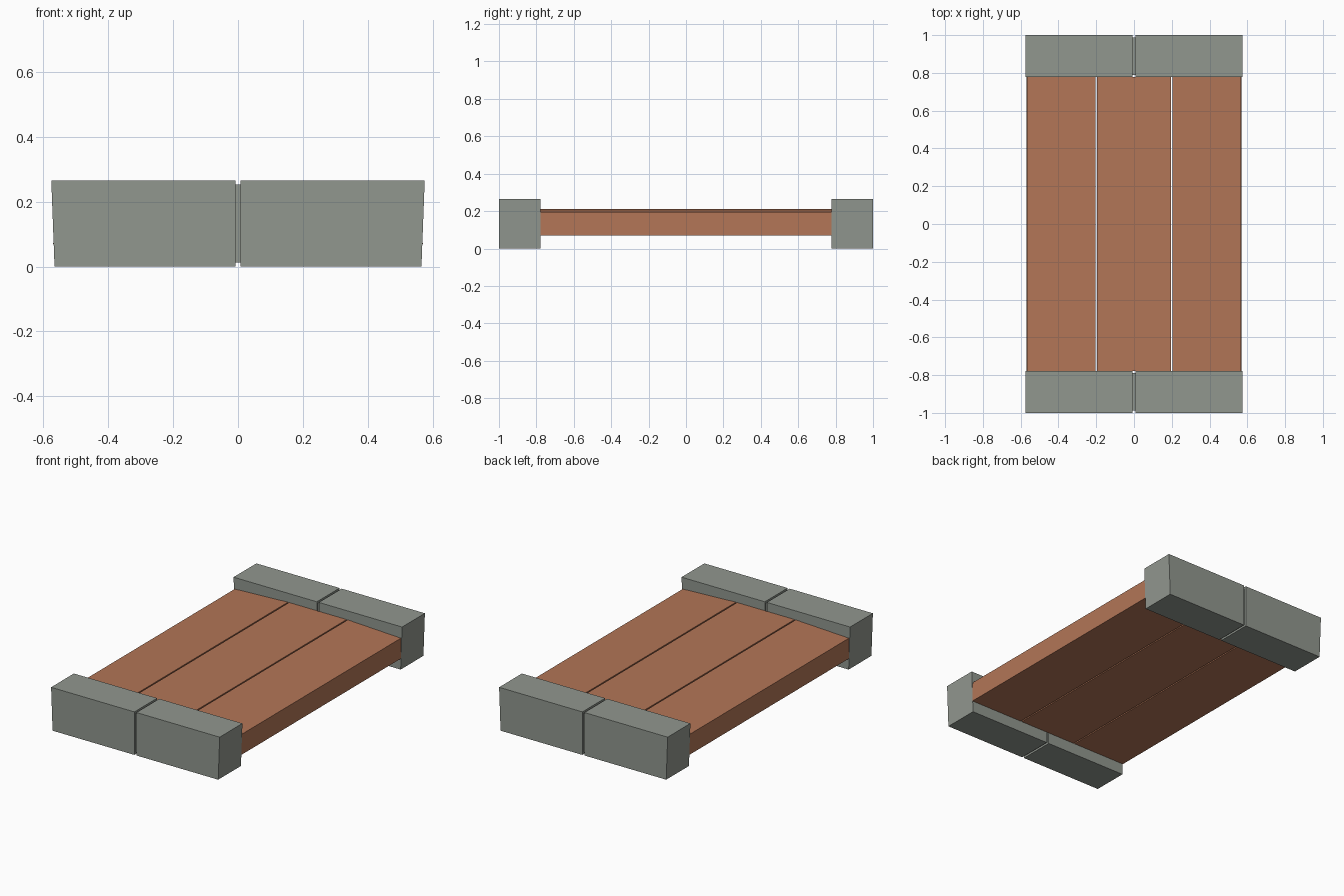
import bpy
import bmesh

if "Cube" in bpy.data.objects:
    bpy.data.objects.remove(bpy.data.objects["Cube"])


def material(name, rgb):
    m = bpy.data.materials.new(name)
    m.diffuse_color = (*rgb, 1.0)
    m.use_nodes = True
    m.node_tree.nodes["Principled BSDF"].inputs["Base Color"].default_value = m.diffuse_color
    return m


STONE = material("grey stone", (0.285, 0.31, 0.275))
BRICK = material("terracotta brown", (0.45, 0.18, 0.095))


def prism(name, profile, y0, y1, mat):
    """Extrude an x-z profile (counter-clockwise seen from the front) along y."""
    bm = bmesh.new()
    front = [bm.verts.new((x, y0, z)) for x, z in profile]
    back = [bm.verts.new((x, y1, z)) for x, z in profile]
    bm.faces.new(front)
    bm.faces.new(back[::-1])
    n = len(profile)
    for i in range(n):
        j = (i + 1) % n
        bm.faces.new((front[i], back[i], back[j], front[j]))
    bmesh.ops.recalc_face_normals(bm, faces=bm.faces)
    mesh = bpy.data.meshes.new(name)
    bm.to_mesh(mesh)
    bm.free()
    mesh.materials.append(mat)
    obj = bpy.data.objects.new(name, mesh)
    bpy.context.collection.objects.link(obj)
    return obj


def mirrored(profile, side):
    return profile if side > 0 else [(-x, z) for x, z in reversed(profile)]


SIDES = ((1, "right"), (-1, "left"))
H = 0.265      # block height
GAP = 0.007    # half width of the joint between blocks
INSET = 0.012  # joint depth

# End blocks: two tapered halves with a recessed joint between them
half_block = [(GAP, 0), (0.565, 0), (0.575, H), (GAP, H)]
for y0, y1, end in ((-1.0, -0.778, "front"), (0.778, 1.0, "back")):
    for s, side in SIDES:
        prism(f"{end}_{side}_block", mirrored(half_block, s), y0, y1, STONE)
    joint = [(-GAP, INSET), (GAP, INSET), (GAP, H - INSET), (-GAP, H - INSET)]
    prism(f"{end}_joint", joint, y0 + INSET, y1 - INSET, STONE)

# Planks: flat middle one, outer ones sloping down to the sides
prism("middle_plank", [(-0.196, 0.07), (0.196, 0.07), (0.196, 0.21), (-0.196, 0.21)],
      -0.778, 0.778, BRICK)
outer_plank = [(0.204, 0.07), (0.569, 0.07), (0.567, 0.194), (0.204, 0.21)]
for s, side in SIDES:
    prism(f"{side}_plank", mirrored(outer_plank, s), -0.778, 0.778, BRICK)
